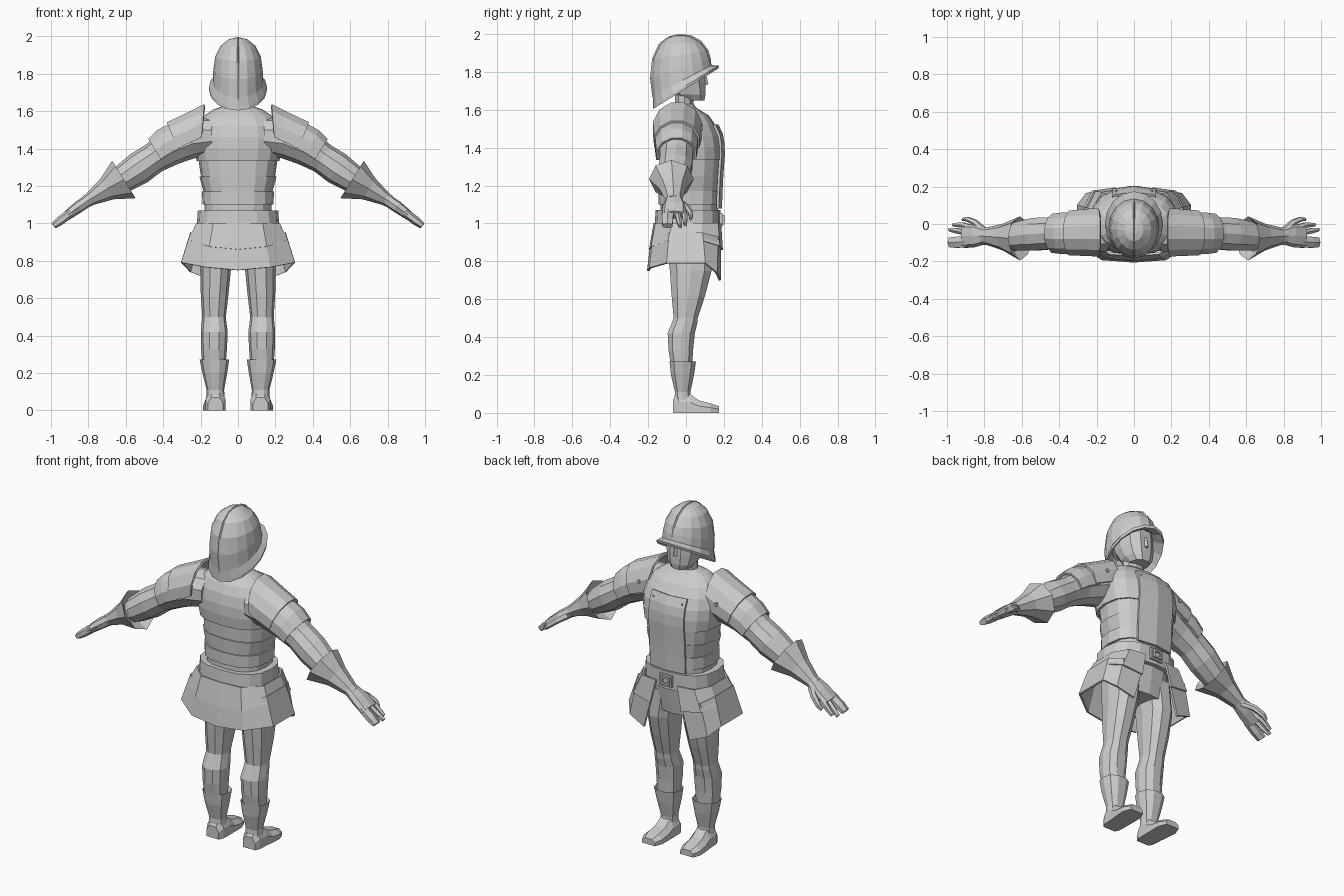
import bpy, bmesh, math
from mathutils import Vector

steel = bpy.data.materials.new("plain_grey")
steel.diffuse_color = (0.6, 0.6, 0.6, 1)


def loft(name, rings, closed=True, cap=True, mirror=False, thick=0.0):
    """Skin a list of point rings; optional end caps, mirror and thickness."""
    bm = bmesh.new()
    rows = [[bm.verts.new(p) for p in r] for r in rings]
    n = len(rows[0])
    for a, b in zip(rows, rows[1:]):
        for i in range(n if closed else n - 1):
            j = (i + 1) % n
            bm.faces.new((a[i], a[j], b[j], b[i]))
    if closed and cap:
        bm.faces.new(rows[0])
        bm.faces.new(rows[-1])
    bmesh.ops.recalc_face_normals(bm, faces=bm.faces)
    me = bpy.data.meshes.new(name)
    bm.to_mesh(me)
    bm.free()
    me.materials.append(steel)
    ob = bpy.data.objects.new(name, me)
    bpy.context.collection.objects.link(ob)
    if thick:
        m = ob.modifiers.new("thickness", 'SOLIDIFY')
        m.thickness = thick
        m.offset = 0
    if mirror:
        m = ob.modifiers.new("mirror", 'MIRROR')
        m.use_clip = True
    return ob


def ring(c, u, v, a, b, n=10, p=2.0, start=0.0, sweep=math.tau):
    """Rounded-box ring about c; a partial sweep gives an open arc."""
    pts = []
    steps = n if sweep >= math.tau else n - 1
    for i in range(n):
        t = start + sweep * i / steps
        s, k = math.cos(t), math.sin(t)
        s = math.copysign(abs(s) ** (2 / p), s)
        k = math.copysign(abs(k) ** (2 / p), k)
        pts.append(Vector(c) + Vector(u) * a * s + Vector(v) * b * k)
    return pts


X, Y, Z = (1, 0, 0), (0, 1, 0), (0, 0, 1)


def level(z, hx, y0, y1, n=16, p=2.5, x=0):
    """Horizontal ring at height z, from y0 to y1."""
    return ring((x, (y0 + y1) / 2, z), X, Y, hx, (y1 - y0) / 2, n, p)


def limb(x, z, y, ru, ry, tilt, n=10, p=2.0, **kw):
    """Ring across the arm, tilted outward by degrees."""
    t = math.radians(tilt)
    return ring((x, y, z), (math.sin(t), 0, math.cos(t)), Y, ru, ry, n, p, **kw)


# Torso: overlapping waist bands below a chest and back plate
loft("waist_bands", [level(*r) for r in (
    (0.80, .17, -.13, .13), (1.02, .178, -.135, .165), (1.10, .178, -.135, .17),
    (1.10, .190, -.145, .175), (1.17, .192, -.145, .178), (1.17, .184, -.138, .175),
    (1.25, .206, -.142, .182), (1.25, .198, -.136, .18), (1.36, .214, -.14, .188))])
loft("chest_plate", [level(*r) for r in (
    (1.335, .222, -.158, .192), (1.40, .232, -.165, .192), (1.46, .232, -.163, .182),
    (1.52, .22, -.15, .155), (1.57, .19, -.125, .12), (1.61, .13, -.085, .055),
    (1.63, .07, -.055, .04))])

# Raised front panel with rivets
loft("front_panel", [[(x, y - abs(x) * .14, z) for x in (-.115, 0, .115)] for z, y in (
    (1.08, .183), (1.17, .186), (1.25, .19), (1.36, .198), (1.42, .197),
    (1.47, .188), (1.52, .165))], closed=False, thick=.014)
loft("rivet", [ring((.095, y, 1.49), X, Z, r, r, 6) for y, r in ((.15, .009), (.178, .006))],
     mirror=True)

# Belt and buckle
loft("belt", [level(z, *r) for z, r in (
    (.965, (.222, -.168, .182)), (1.07, (.215, -.16, .182)))])
loft("buckle_plate", [[(x, y, z) for x, z in ((-.04, .985), (.04, .985), (.04, 1.055), (-.04, 1.055))]
                      for y in (.17, .192)])
loft("buckle_frame", [[(sx * w, y, 1.02 + sz * h) for sx, sz in ((-1, -1), (1, -1), (1, 1), (-1, 1))]
                      for w, h, y in ((.03, .025, .19), (.03, .025, .202),
                                      (.018, .014, .202), (.018, .014, .191))], cap=False)

# Skirt plates: half outlines from back centre round to the front opening
top = [(0, -.165), (.13, -.157), (.218, -.07), (.218, .08), (.17, .165), (.07, .18)]
mid = [(0, -.188), (.15, -.178), (.258, -.09), (.26, .09), (.22, .172), (.10, .187)]
low = [(0, -.20), (.17, -.188), (.30, -.10), (.30, .10), (.255, .16), (.15, .178)]


def skirt_row(outline, zs, k=1.0):
    return [(x * k, y * k, z) for (x, y), z in zip(outline, zs)]


loft("upper_skirt", [skirt_row(top, [1.0] * 6),
                     skirt_row(mid, (.86, .875, .91, .905, .88, .86), 1.01)],
     closed=False, mirror=True, thick=.012)
loft("lower_skirt", [skirt_row(mid, (.91, .92, .95, .95, .93, .90), .96),
                     skirt_row(low, (.75, .765, .79, .79, .74, .70))],
     closed=False, mirror=True, thick=.012)

# Legs, boots and feet
loft("leg", [level(z, hx, y0, y1, 10, 2.3, x) for z, x, hx, y0, y1 in (
    (.92, .10, .09, -.11, .14), (.75, .12, .082, -.09, .14), (.62, .125, .074, -.08, .105),
    (.50, .128, .063, -.068, .065), (.47, .128, .066, -.08, .062), (.42, .127, .072, -.10, .05),
    (.33, .128, .069, -.095, .04), (.24, .128, .062, -.08, .035))], mirror=True)
loft("boot_shaft", [level(z, hx, y0, y1, 10, 2.3, x) for z, x, hx, y0, y1 in (
    (.24, .126, .062, -.08, .04), (.272, .126, .079, -.09, .056), (.20, .124, .066, -.082, .045),
    (.11, .121, .047, -.06, .025), (.05, .121, .05, -.065, .03))], mirror=True)
loft("foot", [[(x - w, y, 0), (x + w, y, 0), (x + w, y, h * .55), (x + w * .55, y, h),
               (x - w * .55, y, h), (x - w, y, h * .55)] for y, x, w, h in (
    (-.068, .12, .04, .07), (-.04, .12, .053, .11), (.02, .121, .055, .10),
    (.07, .124, .058, .065), (.13, .126, .06, .05), (.175, .126, .042, .035))], mirror=True)

# Arms and flared gauntlets
loft("arm", [limb(*r) for r in (
    (.14, 1.47, -.04, .10, .11, 0), (.25, 1.46, -.045, .112, .115, 10),
    (.36, 1.41, -.05, .10, .10, 25), (.45, 1.35, -.05, .083, .09, 32),
    (.53, 1.295, -.055, .088, .092, 32), (.62, 1.235, -.065, .075, .08, 32),
    (.74, 1.16, -.07, .04, .045, 32))], mirror=True)
loft("gauntlet_cuff", [limb(*r, 8) for r in (
    (.64, 1.22, -.07, .07, .08, 32), (.61, 1.235, -.077, .118, .118, 32),
    (.70, 1.185, -.07, .066, .072, 32), (.79, 1.13, -.065, .036, .046, 32),
    (.81, 1.118, -.065, .034, .046, 32))], mirror=True)

# Hands
loft("palm", [limb(*r, 8, 2.5) for r in (
    (.79, 1.13, -.065, .032, .042, 32), (.85, 1.09, -.062, .032, .062, 35),
    (.91, 1.045, -.065, .026, .064, 38))], mirror=True)
fingers = {
    "outer_fingers": ((.89, 1.06, -.095, .024, .034), (.95, 1.015, -.098, .024, .034),
                      (.985, .988, -.098, .018, .03)),
    "middle_finger": ((.89, 1.06, -.048, .02, .016), (.95, 1.01, -.036, .02, .016),
                      (.985, .985, -.03, .014, .011)),
    "index_finger": ((.86, 1.08, -.022, .02, .017), (.915, 1.04, -.006, .02, .016),
                     (.965, .995, -.004, .013, .011)),
    "thumb": ((.80, 1.115, -.04, .024, .025), (.845, 1.085, .004, .02, .02),
              (.89, 1.05, .026, .018, .014), (.915, 1.025, .024, .012, .009)),
}
for name, rings in fingers.items():
    loft(name, [limb(*r, 40, 6) for r in rings], mirror=True)

# Layered shoulder guards, open underneath
arc = dict(n=8, start=math.radians(-105), sweep=math.radians(210))
loft("shoulder_guard", [limb(*r, **arc) for r in (
    (.19, 1.50, -.045, .138, .128, -5), (.235, 1.475, -.045, .128, .125, 5),
    (.335, 1.43, -.048, .118, .118, 22))], closed=False, mirror=True, thick=.012)
loft("upper_arm_guard", [limb(*r, **arc) for r in (
    (.30, 1.44, -.05, .112, .112, 20), (.38, 1.40, -.05, .11, .108, 26),
    (.425, 1.365, -.05, .099, .102, 32))], closed=False, mirror=True, thick=.012)
loft("shoulder_stud", [ring((.255, y, 1.50), X, Z, r, r, 6) for y, r in ((.06, .014), (.088, .01))],
     mirror=True)

# Neck and head
loft("neck", [level(z, .066, -.06, .042, 10, 2) for z in (1.58, 1.70)])
loft("head", [level(z, hx, y0, y1, 10, 2.4) for z, hx, y0, y1 in (
    (1.65, .055, -.02, .10), (1.68, .08, -.06, .106), (1.74, .095, -.10, .106),
    (1.84, .10, -.13, .10))])
loft("nose", [[(-.014, .10, 1.73), (.014, .10, 1.73), (0, .118, 1.735)],
              [(-.009, .098, 1.79), (.009, .098, 1.79), (0, .106, 1.79)]])


# Helmet: bowl and sloping rim; each ring leans up towards the face
def helm_ring(yc, ry, rx, z0, slope):
    pts = ring((0, yc, 0), X, Y, rx, ry, 16, 2.0)
    return [Vector((q.x, q.y, z0 + slope * q.y)) for q in pts]


loft("helmet", [helm_ring(*r) for r in (
    (-.03, .11, .09, 1.82, .45), (-.015, .145, .125, 1.745, .6), (-.002, .172, .154, 1.712, .62),
    (0, .174, .156, 1.728, .61), (-.02, .155, .135, 1.765, .52), (-.028, .156, .132, 1.83, .32),
    (-.03, .143, .122, 1.895, .15), (-.03, .108, .092, 1.953, .06),
    (-.032, .06, .05, 1.985, .02), (-.032, .02, .016, 1.993, 0))])
# Low crest line over the crown
loft("helmet_crest", [[(-.007, y * .97, z - .012), (0, y, z), (.007, y * .97, z - .012)]
                      for y, z in ((-.178, 1.67), (-.19, 1.77), (-.179, 1.87), (-.142, 1.95),
                                   (-.09, 1.988), (-.032, 2.0), (.03, 1.992), (.08, 1.965),
                                   (.118, 1.915), (.133, 1.86))])
